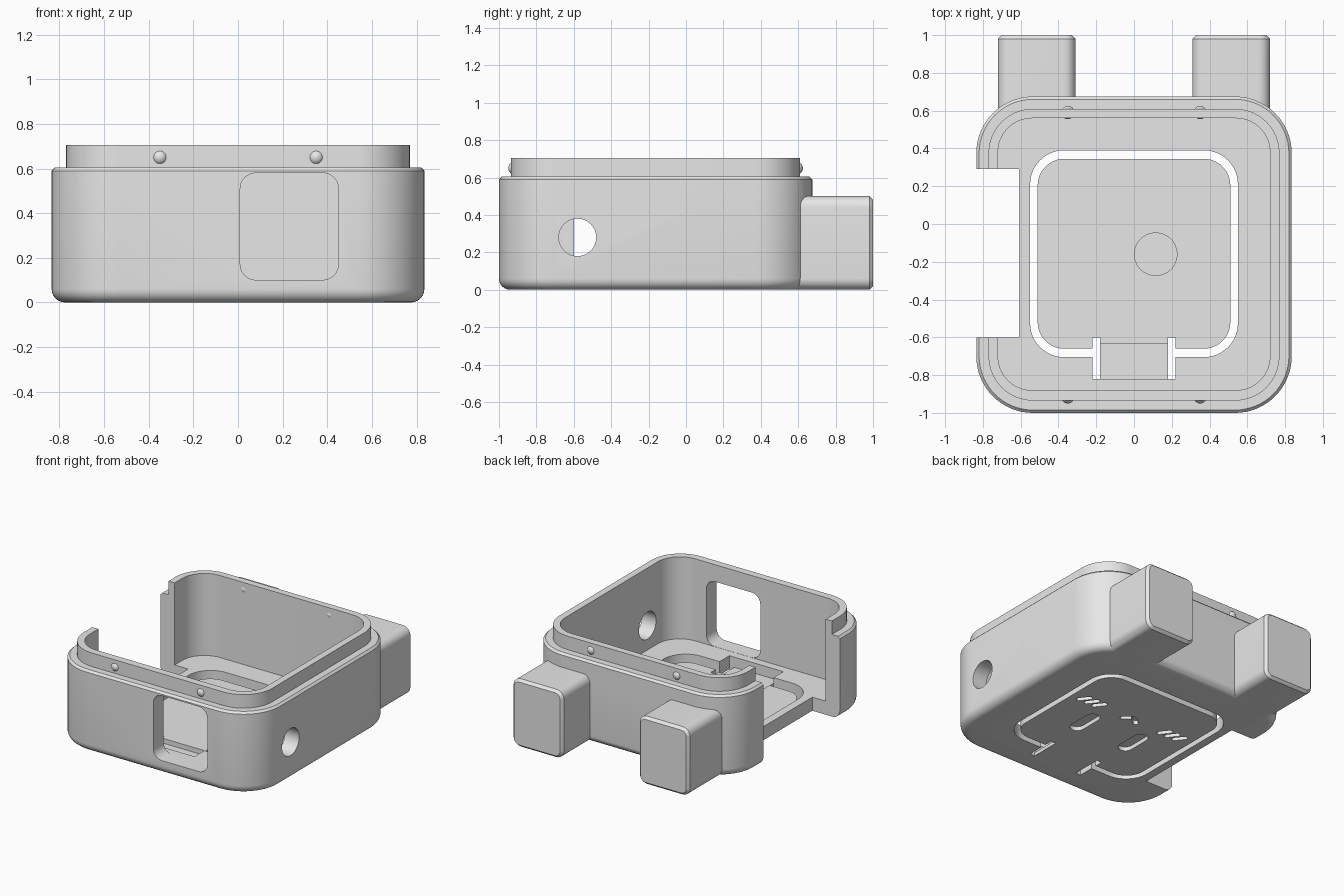
import bpy, bmesh, math
from mathutils import Matrix

cube = bpy.data.objects.get("Cube")
if cube:
    bpy.data.objects.remove(cube, do_unlink=True)

grey = bpy.data.materials.new("light grey plastic")
grey.use_nodes = True
colour = (0.8, 0.8, 0.8, 1)
grey.diffuse_color = colour
grey.node_tree.nodes["Principled BSDF"].inputs["Base Color"].default_value = colour

# Axis swaps: lofts grow along z, these turn them along y or x
ALONG_Y = Matrix(((1, 0, 0, 0), (0, 0, 1, 0), (0, 1, 0, 0), (0, 0, 0, 1)))
ALONG_X = Matrix(((0, 0, 1, 0), (1, 0, 0, 0), (0, 1, 0, 0), (0, 0, 0, 1)))


def rounded_rect(x0, x1, y0, y1, r, steps):
    if r <= 0:
        return [(x1, y1), (x0, y1), (x0, y0), (x1, y0)]
    centres = [(x1 - r, y1 - r), (x0 + r, y1 - r), (x0 + r, y0 + r), (x1 - r, y0 + r)]
    pts = []
    for q, (cx, cy) in enumerate(centres):
        for i in range(steps + 1):
            a = math.pi / 2 * (q + i / steps)
            pts.append((cx + r * math.cos(a), cy + r * math.sin(a)))
    return pts


def loft(name, x0, x1, y0, y1, r, rings, matrix=None, steps=12):
    """Rounded rectangle stacked through (height, inset) rings and capped."""
    bm = bmesh.new()
    loops = []
    for z, i in rings:
        outline = rounded_rect(x0 + i, x1 - i, y0 + i, y1 - i, r - i if r else 0, steps)
        loops.append([bm.verts.new((x, y, z)) for x, y in outline])
    n = len(loops[0])
    for low, high in zip(loops, loops[1:]):
        for k in range(n):
            bm.faces.new((low[k], low[(k + 1) % n], high[(k + 1) % n], high[k]))
    bm.faces.new(loops[0][::-1])
    bm.faces.new(loops[-1])
    if matrix:
        bm.transform(matrix)
    bmesh.ops.remove_doubles(bm, verts=bm.verts, dist=1e-5)
    bmesh.ops.recalc_face_normals(bm, faces=bm.faces)
    mesh = bpy.data.meshes.new(name)
    bm.to_mesh(mesh)
    bm.free()
    mesh.materials.append(grey)
    ob = bpy.data.objects.new(name, mesh)
    bpy.context.collection.objects.link(ob)
    return ob


def select(ob):
    bpy.ops.object.select_all(action='DESELECT')
    ob.select_set(True)
    bpy.context.view_layer.objects.active = ob


def combine(target, tool, operation='DIFFERENCE'):
    mod = target.modifiers.new("cut", 'BOOLEAN')
    mod.operation = operation
    mod.solver = 'EXACT'
    mod.object = tool
    select(target)
    bpy.ops.object.modifier_apply(modifier=mod.name)
    bpy.data.objects.remove(tool, do_unlink=True)


# Case shell: rounded bottom edge, chamfered shoulder and raised lip
fillet = 0.06
profile = []
for k in range(7):
    a = math.pi / 2 * k / 6
    profile.append((fillet * (1 - math.cos(a)), fillet * (1 - math.sin(a))))
profile += [(0.59, 0), (0.605, 0.015), (0.605, 0.065), (0.705, 0.065)]
case = loft("case_shell", -0.835, 0.835, -1, 0.675, 0.3, profile, steps=16)

# Two square legs on the back
for side in (-1, 1):
    c = side * 0.515
    leg = loft("leg", c - 0.205, c + 0.205, 0, 0.5, 0.06,
               [(0.4, 0), (0.98, 0), (1.0, 0.018)], ALONG_Y, 8)
    combine(case, leg, 'UNION')

# Cavity, side opening, front window and round side hole
FLOOR = 0.1
through = [(-0.2, 0), (0.3, 0)]
combine(case, loft("cavity", -0.72, 0.72, -0.88, 0.56, 0.18, [(FLOOR, 0), (1, 0)], steps=16))
combine(case, loft("side_opening", -1.2, -0.61, -0.6, 0.29, 0, [(-0.2, 0), (1, 0)]))
combine(case, loft("window", 0.01, 0.45, FLOOR + 0.001, 0.58, 0.07,
                   [(-1.2, 0), (-0.7, 0)], ALONG_Y, 8))
combine(case, loft("side_hole", -0.68, -0.48, 0.18, 0.38, 0.1,
                   [(0.5, 0), (1.2, 0)], ALONG_X, 8))

# Opening in the floor for the press flap and its hinge
combine(case, loft("flap_opening", -0.55, 0.55, -0.705, 0.39, 0.18, through))
combine(case, loft("hinge_opening", -0.22, 0.22, -0.82, -0.6, 0, through))

# Press flap with a low boss, freed by slots beside the hinge
flap = loft("press_flap", -0.51, 0.51, -0.66, 0.345, 0.14, [(0, 0), (0.06, 0)])
for side in (-1, 1):
    c = side * 0.2
    combine(flap, loft("slot", c - 0.02, c + 0.02, -0.9, -0.6, 0, through))
combine(flap, loft("hinge_recess", -0.19, 0.19, -0.9, -0.635, 0, [(0.025, 0), (0.3, 0)]))
loft("flap_hinge", -0.18, 0.18, -0.83, -0.65, 0, [(0, 0), (0.025, 0)])
loft("flap_boss", 0, 0.23, -0.275, -0.045, 0.115, [(0.05, 0), (0.095, 0)])


def groove(x, y, half_width, half_length, angle=0):
    place = Matrix.Translation((x, y, 0)) @ Matrix.Rotation(math.radians(angle), 4, 'Z')
    combine(flap, loft("groove", -half_width, half_width, -half_length, half_length,
                       half_width, [(-0.05, 0), (0.03, 0)], place, 5))


# Sunken grooves under the flap: two long, two sets of three short, one chevron
for side in (-1, 1):
    groove(side * 0.21, -0.26, 0.05, 0.13)
    for k in (-1, 0, 1):
        groove(side * 0.35 + k * 0.065, -0.02, 0.018, 0.055, 38)
    groove(side * 0.032, -0.03, 0.018, 0.05, side * 50)

# Snap bumps on the lip
for y, face in ((-0.915, "front"), (0.59, "back")):
    for x, side in ((-0.35, "right"), (0.35, "left")):
        bpy.ops.mesh.primitive_uv_sphere_add(segments=24, ring_count=12, radius=0.035,
                                             location=(x, y, 0.65))
        bump = bpy.context.object
        bump.name = f"{face}_{side}_snap_bump"
        bump.data.materials.append(grey)

# Smooth curved surfaces, keep crisp edges
for ob in list(bpy.context.scene.objects):
    if ob.type == 'MESH':
        select(ob)
        bpy.ops.object.shade_smooth_by_angle(angle=math.radians(30))
